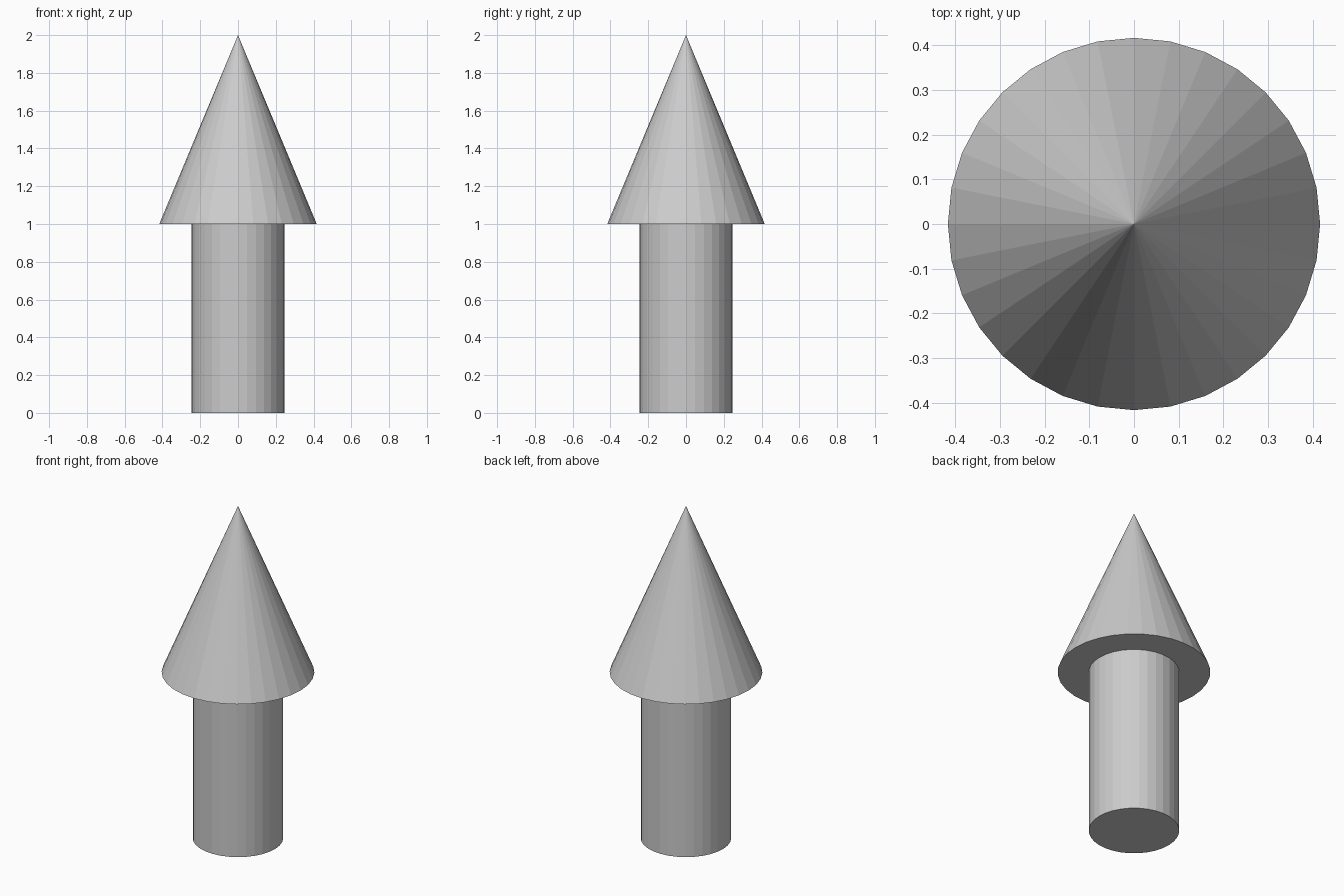
import bpy

if "Cube" in bpy.data.objects:
    bpy.data.objects.remove(bpy.data.objects["Cube"])

SIDES = 32


def tapered_part(name, bottom_radius, top_radius, z_bottom, height):
    bpy.ops.mesh.primitive_cone_add(
        vertices=SIDES, radius1=bottom_radius, radius2=top_radius,
        depth=height, location=(0, 0, z_bottom + height / 2))
    bpy.context.object.name = name


# Cylindrical shaft
tapered_part("shaft", 0.247, 0.247, 0.0, 1.0)

# Pointed cone head with flat underside
tapered_part("cone_head", 0.417, 0.0, 1.0, 1.0)
